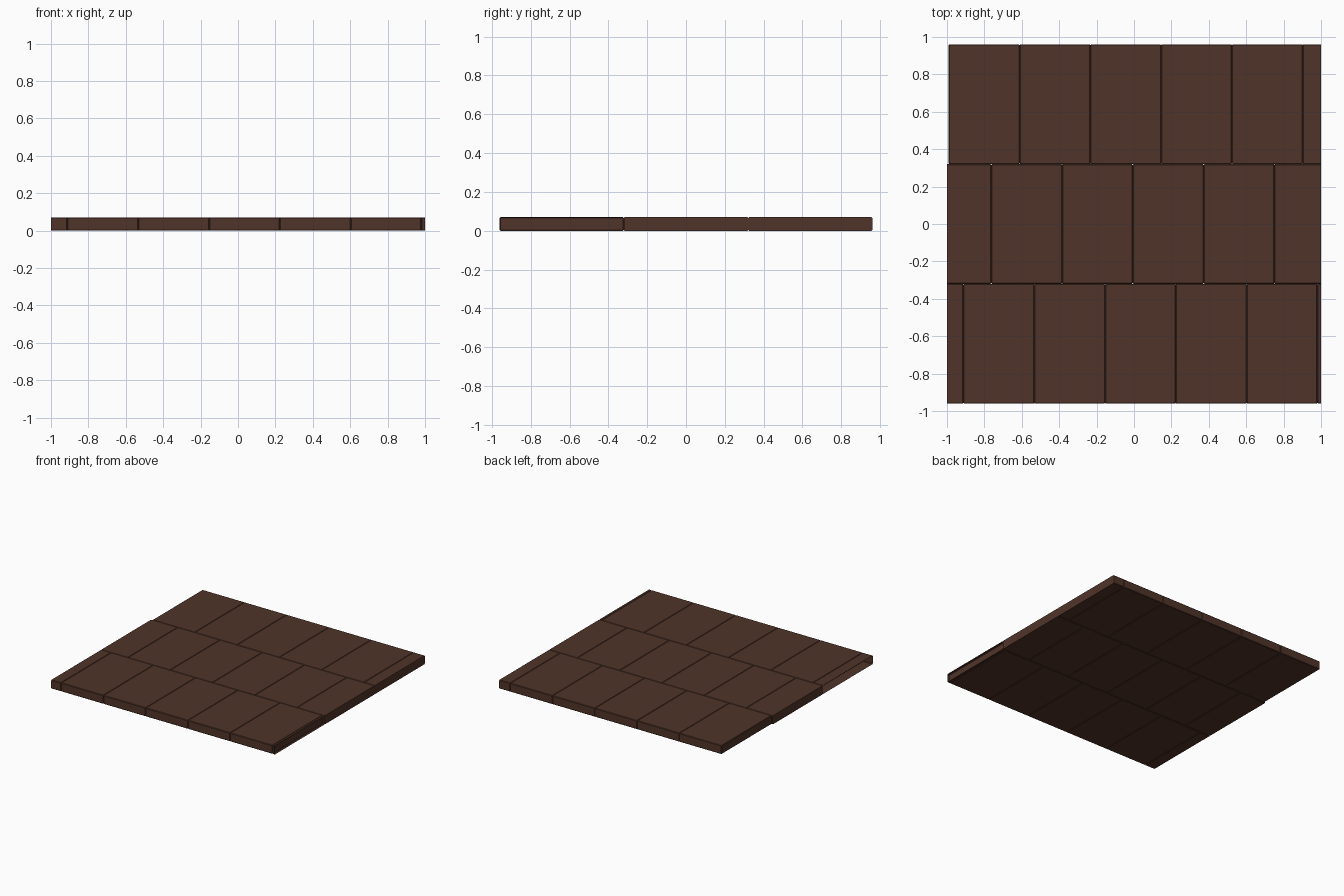
import bpy, bmesh
from mathutils import Matrix, Vector

if "Cube" in bpy.data.objects:
    bpy.data.objects.remove(bpy.data.objects["Cube"])

PITCH = 0.3785    # board width along x
DEPTH = 0.64      # row depth along y
THICK = 0.07
BEVEL = 0.004

mat = bpy.data.materials.new("dark_brown_wood")
mat.diffuse_color = (0.08, 0.034, 0.022, 1)
mat.use_nodes = True
mat.node_tree.nodes["Principled BSDF"].inputs["Base Color"].default_value = mat.diffuse_color


def trim(bm, x, side, cap):
    """Cut away everything beyond the floor edge, optionally closing the cut."""
    res = bmesh.ops.bisect_plane(
        bm, geom=bm.verts[:] + bm.edges[:] + bm.faces[:], dist=1e-6,
        plane_co=(x, 0, 0), plane_no=(side, 0, 0), clear_outer=True)
    if cap:
        edges = [g for g in res["geom_cut"] if isinstance(g, bmesh.types.BMEdge)]
        if edges:
            bmesh.ops.holes_fill(bm, edges=edges, sides=0)


def board(name, x0, yc, cap):
    """One chamfered board, trimmed to the floor's left and right edges."""
    bm = bmesh.new()
    bmesh.ops.create_cube(bm, size=1, matrix=Matrix.Translation(
        (x0 + PITCH / 2, yc, THICK / 2)) @ Matrix.Diagonal((PITCH, DEPTH, THICK, 1)))
    bmesh.ops.bevel(bm, geom=bm.edges[:], offset=BEVEL, segments=1,
                    affect='EDGES', profile=0.5)
    if x0 < -1:
        trim(bm, -1, -1, cap)
    if x0 + PITCH > 1:
        trim(bm, 1, 1, cap)
    bmesh.ops.recalc_face_normals(bm, faces=bm.faces[:])
    me = bpy.data.meshes.new(name)
    bm.to_mesh(me)
    bm.free()
    me.materials.append(mat)
    bpy.context.collection.objects.link(bpy.data.objects.new(name, me))


# Three staggered rows: first seam, row centre, whether trimmed ends are closed
rows = [("front", -0.912, -DEPTH, False),
        ("middle", -0.763, 0.0, True),
        ("back", -0.612, DEPTH, True)]
for row, seam, yc, cap in rows:
    x, i = seam - PITCH, 1
    while x < 0.999:
        board(f"{row}_board_{i}", x, yc, cap)
        x += PITCH
        i += 1
